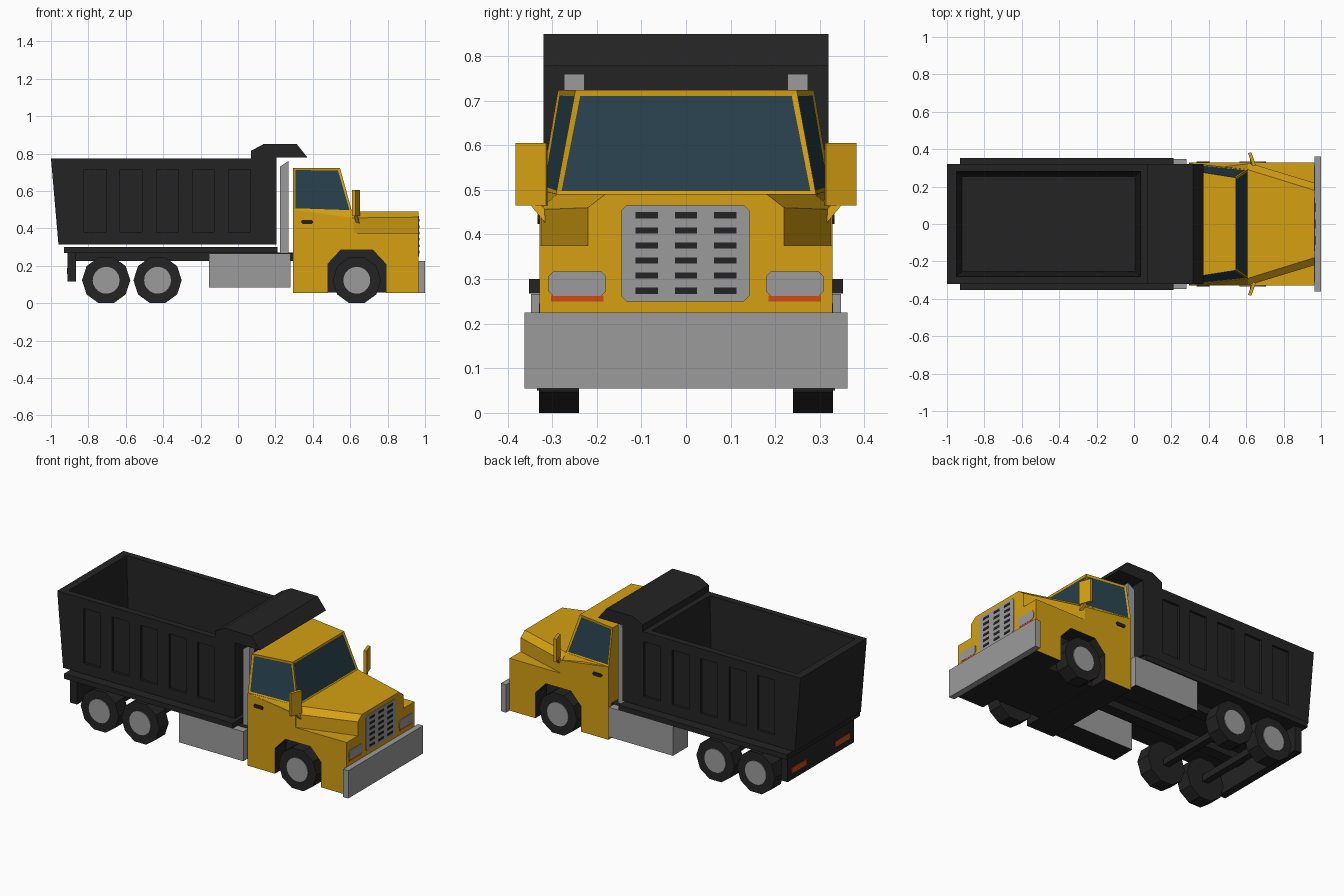
import bpy, bmesh, math

if "Cube" in bpy.data.objects:
    bpy.data.objects.remove(bpy.data.objects["Cube"], do_unlink=True)


def material(name, rgb):
    m = bpy.data.materials.new(name)
    m.use_nodes = True
    m.diffuse_color = (*rgb, 1)
    m.node_tree.nodes["Principled BSDF"].inputs["Base Color"].default_value = (*rgb, 1)
    return m


yellow = material("cab yellow", (0.66, 0.35, 0.006))
black = material("matte black", (0.017, 0.017, 0.017))
grey = material("bare metal grey", (0.33, 0.33, 0.33))
glass = material("window glass", (0.02, 0.05, 0.07))
orange = material("lamp orange", (0.62, 0.07, 0.006))


def loft(name, rings, *mats):
    """Skin matching rings of points and cap both ends."""
    bm = bmesh.new()
    loops = [[bm.verts.new(p) for p in ring] for ring in rings]
    n = len(loops[0])
    for a, b in zip(loops, loops[1:]):
        for i in range(n):
            j = (i + 1) % n
            bm.faces.new((a[i], a[j], b[j], b[i]))
    bm.faces.new(loops[0])
    bm.faces.new(loops[-1])
    bmesh.ops.recalc_face_normals(bm, faces=bm.faces)
    mesh = bpy.data.meshes.new(name)
    bm.to_mesh(mesh)
    bm.free()
    ob = bpy.data.objects.new(name, mesh)
    bpy.context.collection.objects.link(ob)
    for m in mats:
        mesh.materials.append(m)
    return ob


def rect(x0, x1, y0, y1, z):
    return [(x0, y0, z), (x1, y0, z), (x1, y1, z), (x0, y1, z)]


def box(name, x0, x1, y0, y1, z0, z1, *mats):
    return loft(name, [rect(x0, x1, y0, y1, z0), rect(x0, x1, y0, y1, z1)], *mats)


def prism(name, profile, y0, y1, *mats):
    """Extrude an xz profile along y."""
    return loft(name, [[(x, y, z) for x, z in profile] for y in (y0, y1)], *mats)


def plate(name, x0, x1, y0, y1, z0, z1, c, mat):
    """Plate facing along x with clipped corners."""
    outline = [(y0 + c, z0), (y1 - c, z0), (y1, z0 + c), (y1, z1 - c),
               (y1 - c, z1), (y0 + c, z1), (y0, z1 - c), (y0, z0 + c)]
    return loft(name, [[(x, y, z) for y, z in outline] for x in (x0, x1)], mat)


def paint(ob, index, rule):
    for p in ob.data.polygons:
        if rule(p):
            p.material_index = index


def cut(ob, cutter):
    mod = ob.modifiers.new("cut", "BOOLEAN")
    mod.operation = "DIFFERENCE"
    mod.solver = "EXACT"
    mod.object = cutter
    bpy.context.view_layer.objects.active = ob
    bpy.ops.object.modifier_apply(modifier=mod.name)
    bpy.data.objects.remove(cutter, do_unlink=True)


def down(p):
    return p.normal.z < -0.9


SIDES = ((1, "left"), (-1, "right"))

# Dump bed: sloped tail, hollow load space, recessed side panels
bed = prism("dump_bed", [(-1, 0.775), (-0.96, 0.315), (0.205, 0.315), (0.205, 0.775)],
            -0.32, 0.32, black)
cut(bed, loft("load_cutter", [rect(-0.92, 0.005, -0.255, 0.255, 0.36),
                              rect(-0.952, 0.037, -0.282, 0.282, 0.8)]))
for s, side in SIDES:
    for i in range(5):
        x = -0.765 + i * 0.193
        cut(bed, box("panel_cutter", x - 0.058, x + 0.058, s * 0.305, s * 0.4, 0.38, 0.715))

# Cab shield over the front of the bed
prism("cab_shield", [(0.07, 0.77), (0.07, 0.815), (0.135, 0.85), (0.315, 0.85),
                     (0.372, 0.778), (0.205, 0.778), (0.205, 0.77)], -0.32, 0.32, black)

# Chassis
box("bed_subframe", -0.93, 0.21, -0.352, 0.352, 0.268, 0.3, black)
for s, side in SIDES:
    box("chassis_rail_" + side, -0.9, 0.32, s * 0.1, s * 0.17, 0.225, 0.27, black)
box("chassis_front_cross", 0.2, 0.3, -0.3, 0.3, 0.226, 0.268, black)
box("tail_board", -0.912, -0.866, -0.32, 0.32, 0.115, 0.27, black)

# Wheels with ten sides and flat hub discs
R = 0.129


def circle(x, y, z, r, n):
    return [(x + r * math.cos(i * math.tau / n), y, z + r * math.sin(i * math.tau / n))
            for i in range(n)]


for label, x in (("front", 0.635), ("middle", -0.43), ("rear", -0.705)):
    z = R * math.cos(math.pi / 10)
    box(label + "_axle", x - 0.02, x + 0.02, -0.25, 0.25, z - 0.02, z + 0.02, black)
    for s, side in SIDES:
        loft(f"{label}_wheel_{side}", [circle(x, s * y, z, R, 10) for y in (0.24, 0.33)], black)
        loft(f"{label}_hub_{side}", [circle(x, s * y, z, 0.072, 20) for y in (0.328, 0.334)], grey)

# Lower body with octagonal wheel arches
body = prism("cab_body", [(0.295, 0.055), (0.48, 0.055), (0.48, 0.21), (0.55, 0.285),
                          (0.72, 0.285), (0.79, 0.21), (0.79, 0.055), (0.965, 0.055),
                          (0.965, 0.375), (0.62, 0.375), (0.62, 0.455), (0.295, 0.5)],
             -0.328, 0.328, yellow, black)
paint(body, 1, lambda p: abs(p.normal.y) < 0.5 and p.center.z < 0.29 and 0.4 < p.center.x < 0.8)
paint(body, 1, down)
box("wheel_well", 0.47, 0.8, -0.22, 0.22, 0.056, 0.3, black)

# Hood tapering to the nose, with chamfered top edges


def hood_ring(x, wide, shoulder, top):
    half = [(wide, 0.375), (wide, shoulder), (top, 0.491)]
    return [(x, y, z) for y, z in half] + [(x, -y, z) for y, z in reversed(half)]


loft("hood", [hood_ring(0.61, 0.328, 0.456, 0.29), hood_ring(0.965, 0.22, 0.46, 0.18)], yellow)

# Sloping shoulder between body sides and cab
loft("cab_shoulder", [[(0.295, 0.328, 0.45), (0.295, 0.328, 0.5),
                       (0.295, -0.328, 0.5), (0.295, -0.328, 0.45)],
                      [(0.615, 0.328, 0.45), (0.615, 0.29, 0.491),
                       (0.615, -0.29, 0.491), (0.615, -0.328, 0.45)]], yellow)

# Upper cab, inset windows on the sides and front
cab = loft("upper_cab", [
    [(0.295, -0.326, 0.497), (0.61, -0.292, 0.488), (0.61, 0.292, 0.488), (0.295, 0.326, 0.497)],
    [(0.295, -0.287, 0.724), (0.545, -0.248, 0.724), (0.545, 0.248, 0.724), (0.295, 0.287, 0.724)],
], yellow, glass)
bm = bmesh.new()
bm.from_mesh(cab.data)
bm.normal_update()
panes = [f for f in bm.faces if abs(f.normal.z) < 0.6 and f.normal.x > -0.5]
bmesh.ops.inset_individual(bm, faces=panes, thickness=0.017, depth=-0.004)
for f in panes:
    f.material_index = 1
bm.to_mesh(cab.data)
bm.free()

# Bumper, grille and its slots
box("bumper", 0.965, 1.0, -0.362, 0.362, 0.055, 0.225, grey)
plate("grille", 0.96, 0.969, -0.145, 0.142, 0.25, 0.466, 0.012, grey)
for row in range(6):
    for col in (-1, 0, 1):
        y, z = col * 0.088, 0.274 + row * 0.0338
        box(f"grille_slot_{row}_{col + 1}", 0.966, 0.971, y - 0.025, y + 0.025,
            z - 0.007, z + 0.007, black)

for s, side in SIDES:
    # Lamps
    y0, y1 = sorted((s * 0.18, s * 0.308))
    plate("headlight_" + side, 0.96, 0.969, y0, y1, 0.262, 0.317, 0.01, grey)
    box("turn_signal_" + side, 0.96, 0.968, y0 + 0.005, y1 - 0.005, 0.25, 0.263, orange)
    box("tail_light_" + side, -0.915, -0.91, s * 0.14, s * 0.28, 0.155, 0.188, orange)

    # Side tanks and exhaust stacks
    tank = box("side_tank_" + side, -0.155, 0.28, s * 0.2, s * 0.348, 0.085, 0.266, grey, black)
    paint(tank, 1, down)
    prism("exhaust_stack_" + side, [(0.225, 0.265), (0.27, 0.265), (0.27, 0.76), (0.225, 0.73)],
          s * 0.228, s * 0.273, grey)

    # Door handles
    prism("door_handle_" + side, [(0.335, 0.437), (0.345, 0.424), (0.395, 0.424),
                                  (0.403, 0.434), (0.395, 0.445), (0.345, 0.445)],
          s * 0.326, s * 0.333, black)

    # Mirrors on short slanted arms
    blade = [(0.61, 0.38), (0.628, 0.382), (0.652, 0.314), (0.634, 0.31)]
    loft("mirror_" + side, [[(x, s * y, z) for x, y in blade] for z in (0.465, 0.605)], yellow)
    loft("mirror_arm_" + side, [
        [(x, s * y, z) for x, y, z in ring] for ring in (
            [(0.632, 0.3, 0.44), (0.65, 0.3, 0.44), (0.65, 0.315, 0.425), (0.632, 0.315, 0.425)],
            [(0.62, 0.33, 0.47), (0.638, 0.33, 0.47), (0.638, 0.352, 0.47), (0.62, 0.352, 0.47)])],
        yellow)
